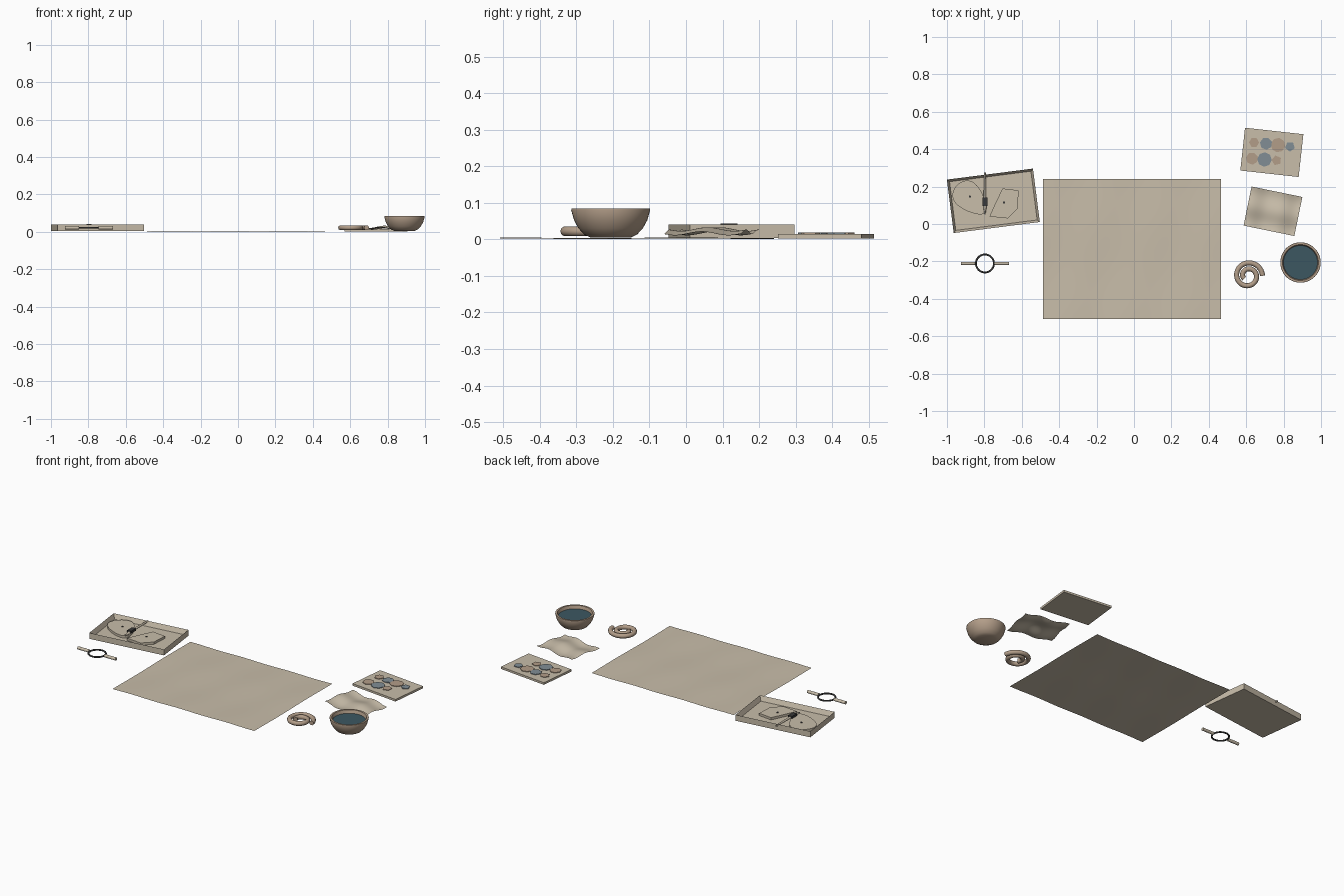
import bpy, bmesh, math
from mathutils import Matrix

cube = bpy.data.objects.get("Cube")
if cube:
    bpy.data.objects.remove(cube, do_unlink=True)


def material(name, rgb):
    m = bpy.data.materials.new(name)
    m.use_nodes = True
    m.diffuse_color = (*rgb, 1)
    bsdf = next(n for n in m.node_tree.nodes if n.type == "BSDF_PRINCIPLED")
    bsdf.inputs["Base Color"].default_value = (*rgb, 1)
    return m


PAPER = material("linen beige", (0.58, 0.51, 0.40))
CLAY = material("clay tan", (0.45, 0.34, 0.25))
BLUE = material("slate blue", (0.22, 0.27, 0.30))
WATER = material("deep teal water", (0.045, 0.095, 0.12))
METAL = material("dark metal", (0.04, 0.04, 0.04))


def finish(name, bm, mat, loc=(0, 0, 0), turn=0, smooth=False):
    bmesh.ops.recalc_face_normals(bm, faces=bm.faces)
    me = bpy.data.meshes.new(name)
    bm.to_mesh(me)
    bm.free()
    me.materials.append(mat)
    ob = bpy.data.objects.new(name, me)
    bpy.context.collection.objects.link(ob)
    ob.location = loc
    ob.rotation_euler.z = math.radians(turn)
    if smooth:
        bpy.ops.object.select_all(action="DESELECT")
        ob.select_set(True)
        bpy.context.view_layer.objects.active = ob
        bpy.ops.object.shade_smooth_by_angle(angle=math.radians(40))
    return ob


def sheet(name, w, d, wave, mat, loc, turn=0):
    """Thin rippled sheet whose height follows wave(x, y)."""
    bm = bmesh.new()
    bmesh.ops.create_grid(bm, x_segments=40, y_segments=32, size=0.5)
    for v in bm.verts:
        v.co.x *= w
        v.co.y *= d
        v.co.z = wave(v.co.x, v.co.y)
    return finish(name, bm, mat, loc, turn, True)


def box(name, size, mat, loc, turn=0):
    bm = bmesh.new()
    bmesh.ops.create_cube(bm, size=1, matrix=Matrix.Diagonal((*size, 1)))
    return finish(name, bm, mat, loc, turn)


def plate(name, outline, height, mat, loc, turn=0):
    """Flat plate extruded upwards from an outline."""
    bm = bmesh.new()
    face = bm.faces.new([bm.verts.new((x, y, 0)) for x, y in outline])
    top = bmesh.ops.extrude_face_region(bm, geom=[face])["geom"]
    for v in top:
        if isinstance(v, bmesh.types.BMVert):
            v.co.z += height
    return finish(name, bm, mat, loc, turn)


def ngon(n, r, start=0.0):
    return [(r * math.cos(start + math.tau * i / n), r * math.sin(start + math.tau * i / n))
            for i in range(n)]


def lathe(name, profile, mat, loc, closed=False):
    bm = bmesh.new()
    vs = [bm.verts.new((r, 0, z)) for r, z in profile]
    edges = [bm.edges.new(p) for p in zip(vs, vs[1:])]
    if closed:
        edges.append(bm.edges.new((vs[-1], vs[0])))
    bmesh.ops.spin(bm, geom=vs + edges, axis=(0, 0, 1), cent=(0, 0, 0),
                   angle=math.tau, steps=48, use_duplicate=False)
    bmesh.ops.remove_doubles(bm, verts=bm.verts, dist=1e-5)
    return finish(name, bm, mat, loc, 0, True)


def rod(name, r1, r2, length, mat, loc, axis):
    """Round rod centred on loc, along X or Y."""
    bm = bmesh.new()
    rot = Matrix.Rotation(math.pi / 2, 4, "Y") if axis == "X" else Matrix.Rotation(-math.pi / 2, 4, "X")
    bmesh.ops.create_cone(bm, cap_ends=True, segments=16, radius1=r1, radius2=r2,
                          depth=length, matrix=rot)
    return finish(name, bm, mat, loc, 0, True)


# Large work cloth and small wavy sheet
sheet("work_cloth", 0.952, 0.748,
      lambda x, y: 0.003 + 0.0012 * math.sin(20 * x - 6 * y) + 0.0008 * math.sin(13 * y),
      PAPER, (-0.011, -0.134, 0))
sheet("small_cloth", 0.277, 0.213,
      lambda x, y: 0.022 + 0.006 * math.sin(38 * x) + 0.005 * math.cos(42 * y),
      PAPER, (0.743, 0.068, 0), -11.6)

# Tray with a sunken floor
bm = bmesh.new()
bmesh.ops.create_cube(bm, size=1, matrix=Matrix.Translation((0, 0, 0.022))
                      @ Matrix.Diagonal((0.464, 0.288, 0.036, 1)))
bm.faces.ensure_lookup_table()
top = max(bm.faces, key=lambda f: f.calc_center_median().z)
bmesh.ops.inset_region(bm, faces=[top], thickness=0.018)
for v in top.verts:
    v.co.z = 0.012
finish("tray", bm, PAPER, (-0.752, 0.124, 0), 7.3)

# Pieces lying in the tray, each with a small centre pin
leaf = []
for i in range(40):
    a = math.tau * i / 40
    leaf.append(((0.105 + 0.012 * math.cos(a)) * math.cos(a),
                 0.072 * math.sin(a) * (1 - 0.25 * math.cos(a))))
plate("leaf_plate", leaf, 0.014, PAPER, (-0.88, 0.142, 0.012), -45)
shard = [(-0.078, -0.075), (-0.05, -0.012), (-0.008, 0.075), (0.078, 0.065),
         (0.073, -0.032), (0.02, -0.085)]
plate("shard_plate", shard, 0.014, PAPER, (-0.695, 0.115, 0.012))
for name, x, y in (("leaf_pin", -0.877, 0.147), ("shard_pin", -0.695, 0.115)):
    plate(name, ngon(12, 0.006), 0.004, METAL, (x, y, 0.025))

# Brush resting on the tray pieces
rod("brush_handle", 0.007, 0.005, 0.14, PAPER, (-0.797, 0.205, 0.033), "Y")
box("brush_ferrule", (0.026, 0.046, 0.014), METAL, (-0.797, 0.118, 0.036))
rod("brush_tip", 0.003, 0.009, 0.045, PAPER, (-0.797, 0.073, 0.03), "Y")

# Ring tool with two handles
ring = [(0.048 + 0.005 * math.cos(math.tau * i / 10), 0.005 * math.sin(math.tau * i / 10))
        for i in range(10)]
lathe("tool_ring", ring, METAL, (-0.797, -0.211, 0.022), True)
for side, name in ((-1, "tool_handle_right"), (1, "tool_handle_left")):
    rod(name, 0.009, 0.009, 0.076, PAPER, (-0.797 + side * 0.09, -0.211, 0.022), "X")

# Sample tablet with raised glaze chips: column, row, radius, sides, colour
TABLET = (0.737, 0.383, 0)
box("tablet", (0.314, 0.23, 0.013), PAPER, (0.737, 0.383, 0.0085), -6.3)
chips = [(0.642, 0.436, 0.027, 6, CLAY), (0.706, 0.430, 0.033, 7, BLUE),
         (0.770, 0.422, 0.039, 8, CLAY), (0.834, 0.414, 0.027, 5, BLUE),
         (0.631, 0.350, 0.033, 7, CLAY), (0.698, 0.345, 0.039, 8, BLUE),
         (0.762, 0.340, 0.027, 5, CLAY)]
for i, (x, y, r, n, mat) in enumerate(chips):
    plate("chip_%d" % (i + 1), ngon(n, r, 0.3 * i), 0.004, mat, (x, y, 0.0145))

# Bowl of water
profile = [(0, 0.005), (0.055, 0.005), (0.072, 0.013), (0.088, 0.03), (0.1, 0.052),
           (0.108, 0.08), (0.107, 0.085), (0.096, 0.085), (0.094, 0.08),
           (0.089, 0.055), (0.075, 0.03), (0.05, 0.015), (0, 0.015)]
lathe("bowl", profile, CLAY, (0.89, -0.206, 0))
lathe("bowl_water", [(0, 0.066), (0.0915, 0.066)], WATER, (0.89, -0.206, 0))

# Clay coil swept along a flat spiral
curve = bpy.data.curves.new("coil_path", "CURVE")
curve.dimensions = "3D"
curve.bevel_depth = 0.0135
curve.bevel_resolution = 3
curve.use_fill_caps = True
spline = curve.splines.new("POLY")
STEPS, TURNS = 72, 1.6
spline.points.add(STEPS)
for i, p in enumerate(spline.points):
    t = TURNS * i / STEPS
    r = 0.077 - 0.032 * t
    p.co = (r * math.cos(math.tau * t), r * math.sin(math.tau * t), 0, 1)
curve.materials.append(CLAY)
coil = bpy.data.objects.new("clay_coil", curve)
bpy.context.collection.objects.link(coil)
coil.location = (0.61, -0.277, 0.022)
